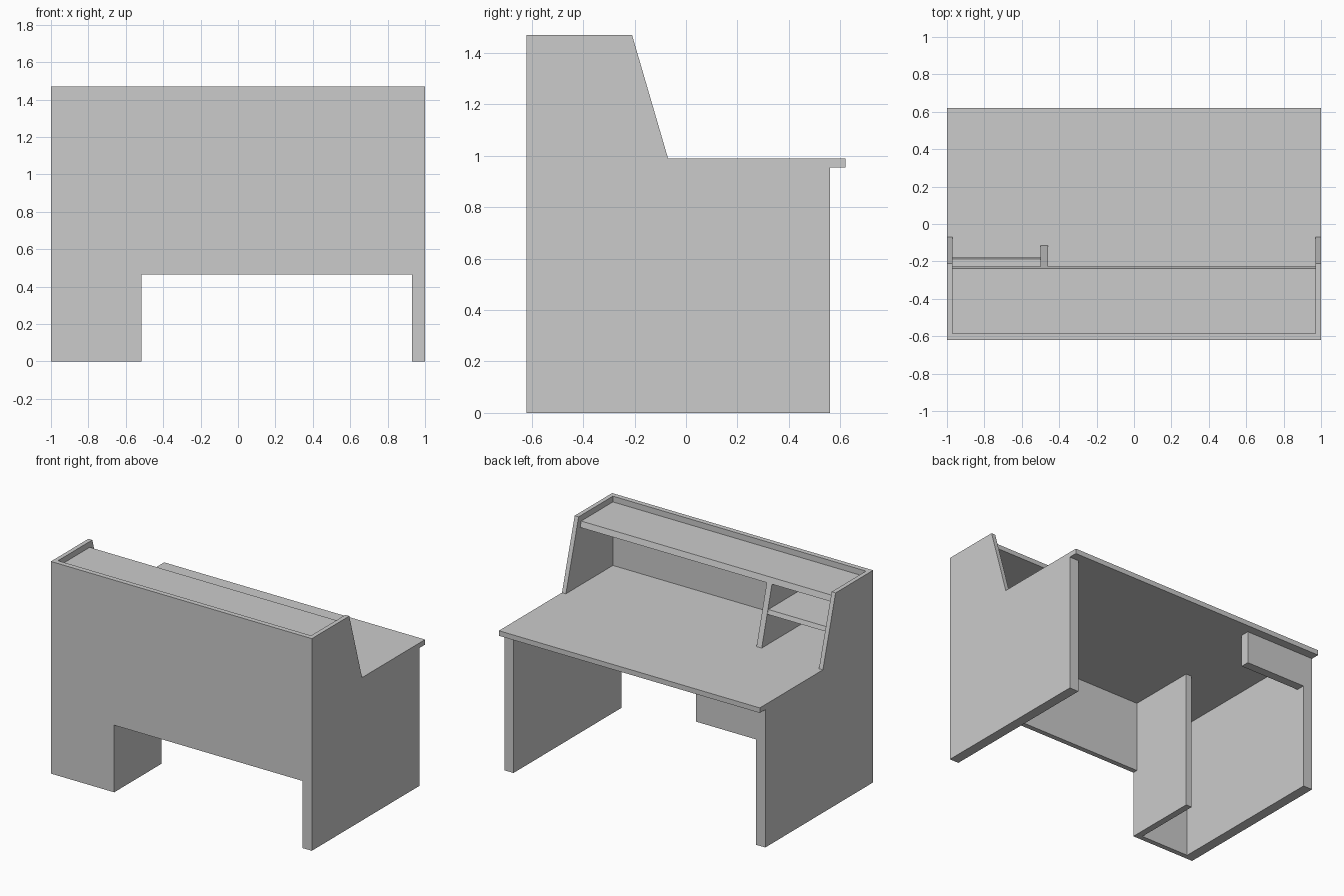
import bpy, bmesh
from mathutils import Vector

if "Cube" in bpy.data.objects:
    bpy.data.objects.remove(bpy.data.objects["Cube"])


def prism(name, profile, direction):
    """Close a planar profile into a solid by extruding it along direction."""
    bm = bmesh.new()
    face = bm.faces.new([bm.verts.new(p) for p in profile])
    ext = bmesh.ops.extrude_face_region(bm, geom=[face])
    verts = [g for g in ext["geom"] if isinstance(g, bmesh.types.BMVert)]
    bmesh.ops.translate(bm, verts=verts, vec=Vector(direction))
    bmesh.ops.recalc_face_normals(bm, faces=bm.faces)
    mesh = bpy.data.meshes.new(name)
    bm.to_mesh(mesh)
    bm.free()
    obj = bpy.data.objects.new(name, mesh)
    bpy.context.collection.objects.link(obj)
    return obj


def side_profile(name, x0, x1, yz):
    return prism(name, [(x0, y, z) for y, z in yz], (x1 - x0, 0, 0))


def board(name, x0, x1, y0, y1, z0, z1):
    return side_profile(name, x0, x1, [(y0, z0), (y1, z0), (y1, z1), (y0, z1)])


TOP, DESK, UNDER = 1.47, 0.99, 0.955
FRONT, INNER = -0.62, -0.585

# Front panel with the knee-height cutout
outline = [(-1, 0), (-0.515, 0), (-0.515, 0.465), (0.93, 0.465),
           (0.93, 0), (1, 0), (1, TOP), (-1, TOP)]
prism("front_panel", [(x, FRONT, z) for x, z in outline], (0, INNER - FRONT, 0))

# Desktop
board("desktop", -1, 1, INNER, 0.62, UNDER, DESK)

# Side supports and slanted hutch sides
for side, label in ((-1, "left"), (1, "right")):
    board(f"{label}_support", side * 0.93, side, INNER, 0.56, 0, UNDER)
    side_profile(f"{label}_hutch_side", side * 0.97, side,
                 [(INNER, DESK), (-0.07, DESK), (-0.21, TOP), (INNER, TOP)])

# Hutch top shelf with slanted edge, divider and small shelf
side_profile("hutch_top", -0.97, 0.97,
             [(INNER, 1.39), (-0.227, 1.39), (-0.238, 1.43), (INNER, 1.43)])
side_profile("hutch_divider", -0.5, -0.46,
             [(INNER, DESK), (-0.115, DESK), (-0.227, 1.39), (INNER, 1.39)])
side_profile("small_shelf", -0.97, -0.5,
             [(INNER, 1.20), (-0.178, 1.20), (-0.187, 1.23), (INNER, 1.23)])

# Pedestal side wall and apron below the desktop
board("pedestal_wall", -0.56, -0.515, INNER, -0.10, 0, UNDER)
board("apron", -0.93, -0.47, 0.50, 0.56, 0.73, UNDER)
